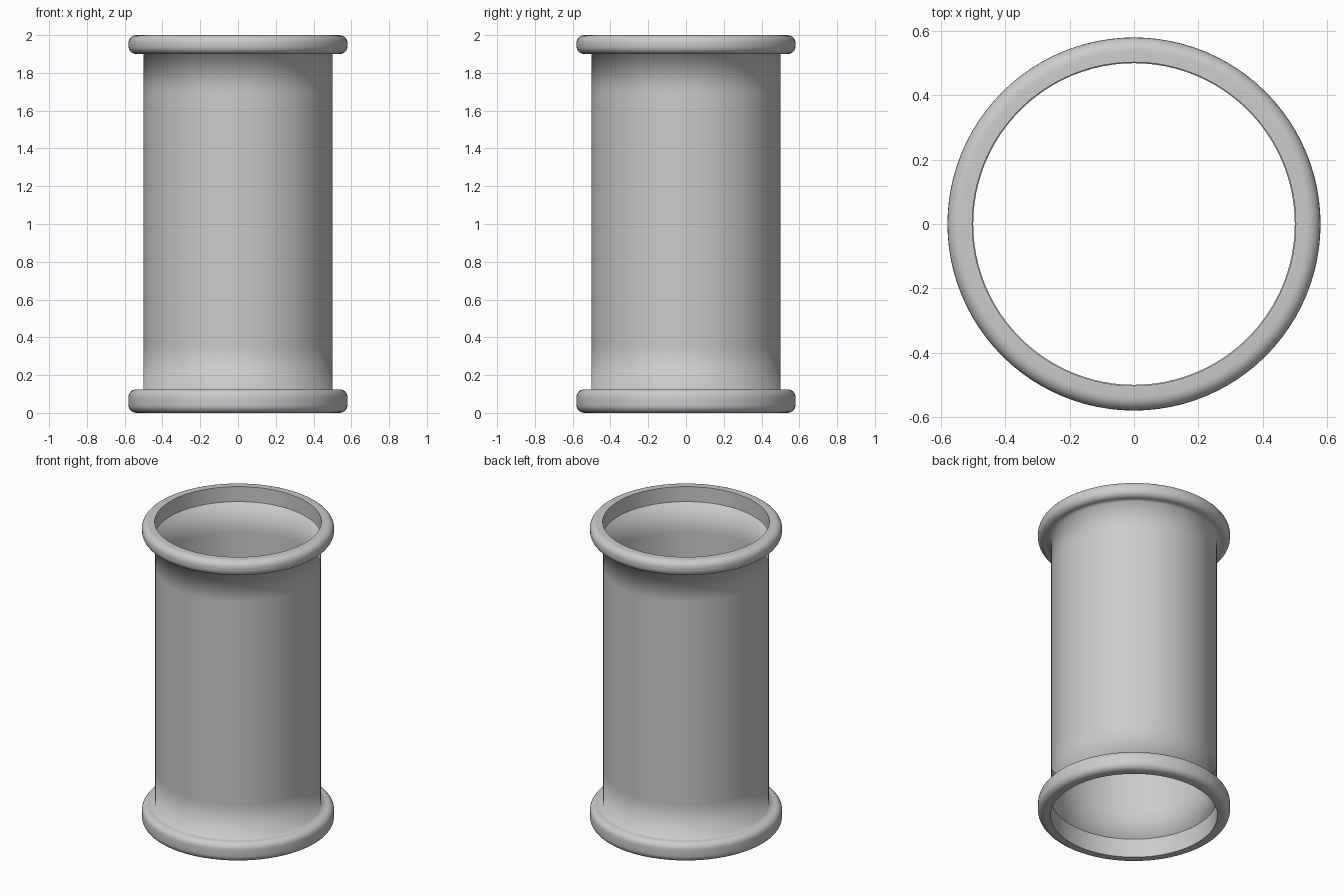
import bpy, bmesh, math

if "Cube" in bpy.data.objects:
    bpy.data.objects.remove(bpy.data.objects["Cube"])

SEGMENTS = 96


def lathe(name, profile):
    """Spin an open (radius, z) profile, listed bottom to top, around z."""
    bm = bmesh.new()
    rings = []
    for r, z in profile:
        rings.append([bm.verts.new((r * math.cos(a), r * math.sin(a), z))
                      for a in (2 * math.pi * i / SEGMENTS for i in range(SEGMENTS))])
    for low, high in zip(rings, rings[1:]):
        for i in range(SEGMENTS):
            j = (i + 1) % SEGMENTS
            bm.faces.new((low[i], low[j], high[j], high[i])).smooth = True
    mesh = bpy.data.meshes.new(name)
    bm.to_mesh(mesh)
    bm.free()
    obj = bpy.data.objects.new(name, mesh)
    bpy.context.collection.objects.link(obj)
    return obj


def rounded_edge(z0, z1, outer=0.58, r=0.042, steps=6):
    """Outer half of a rim: two rounded corners joined by a short wall."""
    pts = []
    for zc, start in ((z0 + r, -90), (z1 - r, 0)):
        for k in range(steps + 1):
            a = math.radians(start + 90 * k / steps)
            pts.append((outer - r + r * math.cos(a), zc + r * math.sin(a)))
    return pts


WALL, BORE = 0.50, 0.503
BOTTOM = (0.0, 0.125)
TOP = (1.90, 2.0)

# Thin tube flowing softly into a rounded rim at each end
lathe("tube_with_rims",
      [(BORE, BOTTOM[0])] + rounded_edge(*BOTTOM)
      + [(WALL, BOTTOM[1]), (WALL, 0.35), (WALL, 1.70), (WALL, TOP[0])]
      + rounded_edge(*TOP) + [(BORE, TOP[1])])

# Inner walls of the two rims, facing the bore
for label, (z0, z1) in (("bottom", BOTTOM), ("top", TOP)):
    lathe(label + "_rim_lining", [(BORE, z1), (BORE, z0)])
